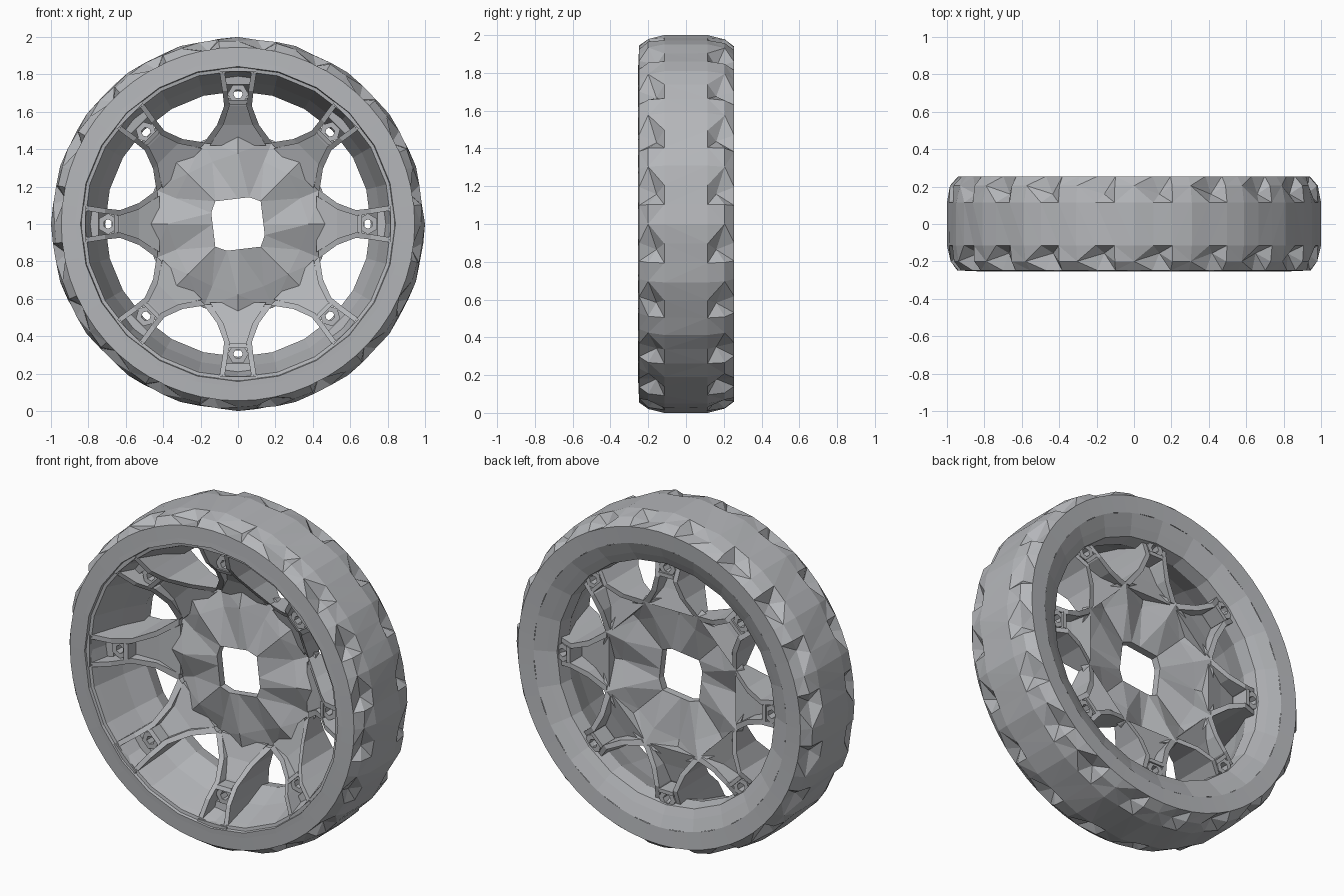
import bpy, bmesh, math, random

if "Cube" in bpy.data.objects:
    bpy.data.objects.remove(bpy.data.objects["Cube"])

random.seed(4)
grey = bpy.data.materials.new("wheel grey")
grey.diffuse_color = (0.46, 0.47, 0.49, 1)
grey.use_nodes = True
grey.node_tree.nodes["Principled BSDF"].inputs["Base Color"].default_value = grey.diffuse_color


def place(t, y, r, a):
    """Local (sideways, depth, radius) at angle a around the axle."""
    return (r * math.sin(a) + t * math.cos(a), y, 1 + r * math.cos(a) - t * math.sin(a))


def finish(name, bm, closed=True):
    bmesh.ops.triangulate(bm, faces=bm.faces)
    if closed:
        bmesh.ops.recalc_face_normals(bm, faces=bm.faces)
    me = bpy.data.meshes.new(name)
    bm.to_mesh(me)
    bm.free()
    me.materials.append(grey)
    ob = bpy.data.objects.new(name, me)
    bpy.context.collection.objects.link(ob)
    return ob


def skin(bm, rings, wrap_u, wrap_v):
    """Join rows of points with quads."""
    vs = [[bm.verts.new(p) for p in ring] for ring in rings]
    n, m = len(vs), len(vs[0])
    for i in range(n if wrap_u else n - 1):
        for j in range(m if wrap_v else m - 1):
            k, l = (i + 1) % n, (j + 1) % m
            bm.faces.new((vs[i][j], vs[k][j], vs[k][l], vs[i][l]))
    if not wrap_u and wrap_v:
        bm.faces.new(vs[0])
        bm.faces.new(vs[-1])


def bar(bm, secs, a):
    """Box-section bar; each section is (t0, t1, y0, y1, r)."""
    skin(bm, [[place(t0, y0, r, a), place(t1, y0, r, a), place(t1, y1, r, a), place(t0, y1, r, a)]
              for t0, t1, y0, y1, r in secs], False, True)


# tyre with notched shoulders
bm = bmesh.new()
N = 60
tyre = [(.86, -.252), (.945, -.248), (.980, -.200), (.992, -.115),
        (.992, .115), (.980, .205), (.940, .255), (.84, .247)]
rings = []
for i in range(N):
    a = 2 * math.pi * i / N
    ring = []
    for j, (r, y) in enumerate(tyre):
        da = 0
        if j in (2, 5):
            if (i + j) % 3 == 0:           # notch between lugs
                r -= random.uniform(.035, .055)
                y *= .78
                da = .04
            else:
                r += random.uniform(-.004, .008)
        elif j in (3, 4):
            r += .008 if i % 3 == 0 else random.uniform(-.004, .004)
        ring.append(place(0, y, r, a + da))
    rings.append(ring)
skin(bm, rings, True, False)
finish("tyre", bm, False)

# rim barrel, back lip to front flange
bm = bmesh.new()
rim = [(.845, .246), (.775, .215), (.725, .19), (.710, .11), (.765, -.03),
       (.810, -.20), (.820, -.235), (.838, -.238), (.842, -.255), (.872, -.253)]
skin(bm, [[place(0, y, r, 2 * math.pi * i / 24) for r, y in rim] for i in range(24)], True, False)
finish("rim", bm, False)

# faceted hub dish with a square axle hole
bm = bmesh.new()
rings = []
for i in range(16):
    a = math.pi * i / 8
    b = a + .12
    sq = .135 / max(abs(math.cos(b)), abs(math.sin(b)))
    valley = i % 2
    ro, yo = (.485, .095) if valley else (.50, .045)
    rm, ym = (.36, .060) if valley else (.38, .015)
    rings.append([place(0, y, r, a) for r, y in
                  [(sq, .005), (rm, ym), (ro, yo), (ro - .01, yo + .05), (rm, ym + .05), (sq, .05)]])
skin(bm, rings, True, True)
finish("hub", bm)

# eight forked spokes
bm = bmesh.new()
for k in range(8):
    a = k * math.pi / 4
    # two flared ribs, deep at the back where they meet the barrel
    for s in (-1, 1):
        bar(bm, [(s * .145, s * .185, .055, .14, .43),
                 (s * .078, s * .112, -.02, .17, .53),
                 (s * .045, s * .074, -.11, .19, .63),
                 (s * .055, s * .083, -.19, .17, .71),
                 (s * .075, s * .102, -.245, -.05, .835)], a)
    # web between ribs near the hub
    bar(bm, [(-.15, .15, .055, .13, .42),
             (-.08, .08, .01, .10, .53),
             (-.05, .05, -.05, .08, .63),
             (-.055, .055, -.07, .06, .675)], a)
    # pocket floor and outer end bridge
    bar(bm, [(-.065, .065, -.12, -.04, .745),
             (-.08, .08, -.13, -.05, .825)], a)
    bar(bm, [(-.095, .095, -.245, -.05, .815),
             (-.10, .10, -.245, -.05, .838)], a)
    # inner cross wall
    bar(bm, [(-.045, .045, -.13, .19, .640),
             (-.05, .05, -.14, .19, .662)], a)
finish("spokes", bm)

# bolt sleeves around the small holes
bm = bmesh.new()
for k in range(8):
    a = k * math.pi / 4
    rings = []
    for i in range(6):
        c = math.pi / 3 * i
        rings.append([place(q * math.cos(c), y, .695 + q * math.sin(c), a)
                      for q, y in ((.026, -.13), (.056, -.13), (.056, .18), (.026, .18))])
    skin(bm, rings, True, True)
finish("bolt_sleeves", bm)
